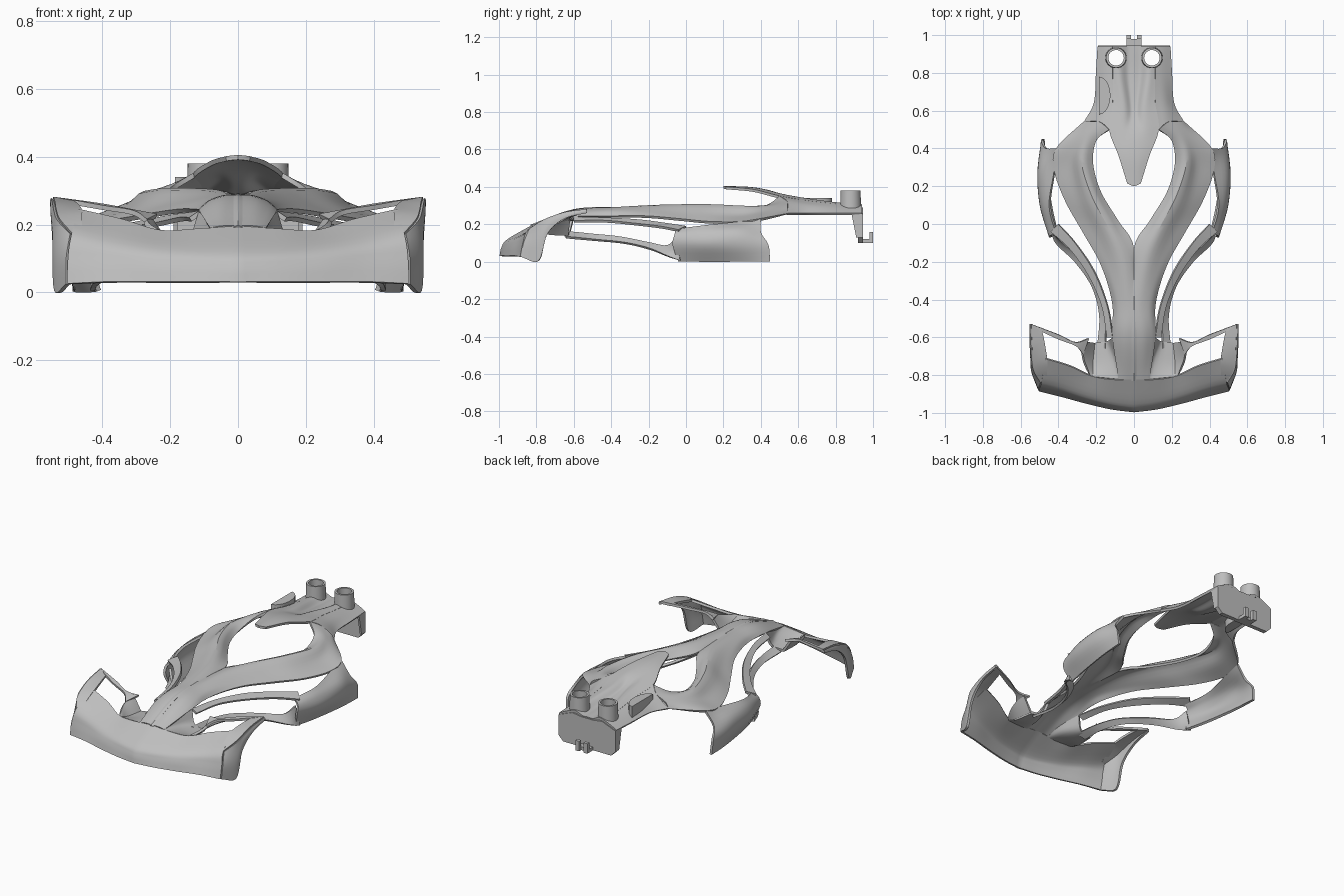
import bpy
import bmesh
from math import pi, cos, sin
from mathutils import Vector

start_cube = bpy.data.objects.get("Cube")
if start_cube:
    bpy.data.objects.remove(start_cube, do_unlink=True)

GREY = (0.52, 0.52, 0.52, 1)
shell_grey = bpy.data.materials.new("shell_grey")
shell_grey.use_nodes = True
shell_grey.diffuse_color = GREY
shell_grey.node_tree.nodes["Principled BSDF"].inputs["Base Color"].default_value = GREY


def spline(points, steps):
    """Smooth curve through all the points."""
    points = [Vector(p) for p in points]
    padded = [points[0] * 2 - points[1]] + points + [points[-1] * 2 - points[-2]]
    curve = []
    for before, a, b, after in zip(padded, padded[1:], padded[2:], padded[3:]):
        leave, arrive = (b - before) / 2, (after - a) / 2
        for step in range(steps):
            t = step / steps
            bend = (b - a) * 3 - leave * 2 - arrive
            twist = (a - b) * 2 + leave + arrive
            curve.append(a + leave * t + bend * t ** 2 + twist * t ** 3)
    return curve + [points[-1]]


def select_only(obj):
    bpy.ops.object.select_all(action='DESELECT')
    obj.select_set(True)
    bpy.context.view_layer.objects.active = obj


def apply_modifier(obj, kind, **settings):
    modifier = obj.modifiers.new(kind.title(), kind)
    for setting, value in settings.items():
        setattr(modifier, setting, value)
    select_only(obj)
    bpy.ops.object.modifier_apply(modifier=modifier.name)


def finish(name, bm):
    """Turn the bmesh into a named, coloured object."""
    bmesh.ops.recalc_face_normals(bm, faces=bm.faces)
    mesh = bpy.data.meshes.new(name)
    bm.to_mesh(mesh)
    bm.free()
    mesh.materials.append(shell_grey)
    obj = bpy.data.objects.new(name, mesh)
    bpy.context.collection.objects.link(obj)
    return obj


def smooth(obj):
    select_only(obj)
    bpy.ops.object.shade_smooth_by_angle(angle=pi / 6)


def loft(name, *rails, steps=6, across=4, thickness=0.014):
    """Mirrored thin panel stretched smoothly over a set of rails."""
    curves = [spline(rail, steps) for rail in rails]
    rows = [spline(section, across) for section in zip(*curves)]
    bm = bmesh.new()
    grid = [[bm.verts.new((max(p.x, 0), p.y, p.z)) for p in row] for row in rows]
    for row, following in zip(grid, grid[1:]):
        for a, b, c, d in zip(row, row[1:], following[1:], following):
            bm.faces.new((a, b, c, d))
    bmesh.ops.remove_doubles(bm, verts=bm.verts, dist=0.0002)
    obj = finish(name, bm)
    apply_modifier(obj, 'MIRROR', use_clip=True, merge_threshold=0.0005)
    apply_modifier(obj, 'SOLIDIFY', thickness=thickness, offset=0)
    smooth(obj)
    return obj


def prism(name, outline, push):
    """Flat outline pushed into a solid."""
    bm = bmesh.new()
    face = bm.faces.new([bm.verts.new(p) for p in outline])
    pushed = bmesh.ops.extrude_face_region(bm, geom=[face], use_keep_orig=True)
    moved = [v for v in pushed["geom"] if isinstance(v, bmesh.types.BMVert)]
    bmesh.ops.translate(bm, verts=moved, vec=push)
    obj = finish(name, bm)
    smooth(obj)


# Front bumper, from the bottom edge up to the hood
loft("front_bumper",
     [(0, -.99, .03), (.12, -.975, .03), (.25, -.945, .03), (.38, -.91, .03), (.5, -.88, .025)],
     [(0, -.98, .075), (.12, -.96, .08), (.25, -.93, .085), (.38, -.89, .095), (.5, -.865, .1)],
     [(0, -.95, .115), (.12, -.935, .115), (.25, -.9, .125), (.38, -.86, .145), (.49, -.835, .17)],
     [(0, -.82, .19), (.12, -.82, .182), (.23, -.8, .178), (.34, -.75, .21), (.47, -.71, .24)])

# Front fenders: outer side with wheel arch edge, top strip and rear bar
shoulder = [(.49, -.835, .17), (.525, -.775, .21), (.535, -.72, .235), (.54, -.64, .26), (.545, -.53, .275)]
loft("fender_side", shoulder,
     [(.5, -.865, .1), (.535, -.785, .11), (.54, -.73, .2), (.545, -.64, .245), (.547, -.53, .27)],
     [(.5, -.88, .025), (.535, -.787, .005), (.54, -.74, .15), (.545, -.65, .23), (.545, -.53, .262)])
loft("fender_top", shoulder,
     [(.46, -.83, .17), (.46, -.77, .21), (.46, -.71, .238), (.475, -.62, .257), (.49, -.55, .266)])
loft("fender_bar",
     [(.27, -.69, .21), (.31, -.645, .235), (.4, -.61, .25), (.5, -.565, .268)],
     [(.24, -.605, .225), (.31, -.625, .238), (.4, -.585, .255), (.545, -.53, .275)])

# Sunken floor beside the nose and the vane rising from it
floor_edge = [(.22, -.81, .175), (.22, -.74, .152), (.21, -.63, .145)]
loft("nose_floor",
     [(.07, -.82, .185), (.08, -.72, .21), (.11, -.6, .235)],
     [(.1, -.82, .18), (.11, -.72, .17), (.14, -.62, .16)],
     floor_edge)
loft("nose_vane", floor_edge,
     [(.235, -.8, .177), (.27, -.71, .203), (.27, -.62, .232)])

# Hood that splits into the frame around the cockpit opening
loft("hood_and_cockpit_frame",
     [(0, -.82, .19), (0, -.6, .27), (0, -.42, .283), (0, -.13, .27), (.09, .02, .26),
      (.18, .17, .26), (.22, .32, .265), (.2, .44, .3), (.13, .5, .345)],
     [(.04, -.82, .19), (.05, -.6, .268), (.04, -.42, .282), (.06, -.2, .295), (.13, -.03, .3),
      (.22, .14, .3), (.275, .32, .292), (.25, .45, .295), (.18, .54, .315)],
     [(.065, -.82, .187), (.09, -.6, .25), (.085, -.42, .267), (.13, -.22, .265), (.21, -.04, .255),
      (.29, .12, .25), (.33, .3, .245), (.32, .42, .26), (.24, .54, .285)],
     [(.08, -.82, .183), (.11, -.6, .235), (.11, -.42, .24), (.17, -.22, .24), (.27, -.04, .225),
      (.36, .12, .21), (.42, .28, .208), (.41, .4, .225), (.26, .54, .255)])

# Thin raised line along the hood
loft("hood_ridge",
     [(0, -.83, .195), (0, -.6, .278), (0, -.38, .29)],
     [(.012, -.83, .19), (.012, -.6, .275), (.008, -.38, .286)], thickness=0.006)

# Side pods, joined to the cockpit frame at the back
loft("side_pod",
     [(.41, -.04, .005), (.44, .1, .003), (.47, .3, .003), (.48, .45, .003)],
     [(.44, -.07, .09), (.49, .1, .09), (.503, .28, .09), (.485, .44, .09)],
     [(.44, -.06, .14), (.48, .1, .15), (.49, .27, .16), (.465, .4, .15)],
     [(.41, -.05, .17), (.445, .1, .19), (.42, .28, .208), (.41, .4, .225)])

# Arms from the side pods to the nose
loft("upper_arm",
     [(.44, -.04, .165), (.34, -.13, .183), (.24, -.27, .2), (.17, -.43, .215), (.14, -.6, .215)],
     [(.4, 0, .185), (.31, -.1, .2), (.21, -.25, .22), (.14, -.43, .23), (.11, -.6, .235)])
loft("lower_arm",
     [(.42, -.05, .13), (.37, -.1, .085), (.27, -.2, .1), (.185, -.35, .13), (.15, -.5, .145), (.15, -.66, .16)],
     [(.43, -.03, .005), (.41, -.1, .03), (.31, -.2, .07), (.22, -.33, .1), (.18, -.48, .115), (.19, -.64, .13)])

# Roof tongue running back into a sunken channel between two ridges
roof = loft("roof_tongue",
            [(0, .2, .398), (0, .35, .392), (0, .47, .368), (0, .6, .32), (0, .78, .29), (0, .94, .282)],
            [(.012, .204, .397), (.03, .353, .39), (.03, .475, .366), (.02, .6, .322), (.035, .78, .29), (.035, .94, .282)],
            [(.022, .208, .396), (.055, .356, .386), (.07, .48, .362), (.055, .61, .338), (.075, .79, .312), (.08, .94, .3)],
            [(.035, .215, .394), (.08, .36, .38), (.13, .5, .345), (.11, .65, .32), (.11, .8, .303), (.11, .94, .293)])
deck = loft("rear_deck",
            [(.13, .5, .345), (.11, .65, .32), (.11, .8, .303), (.11, .94, .293)],
            [(.18, .54, .315), (.16, .66, .295), (.15, .8, .284), (.15, .94, .276)],
            [(.26, .54, .255), (.208, .64, .255), (.198, .8, .255), (.19, .94, .255)])

# Mounting tubes with open holes through the deck
for side, label in ((1, "left"), (-1, "right")):
    centre = Vector((side * .095, .88, 0))
    bm = bmesh.new()
    profile = [(.041, .27), (.041, .38), (.053, .38), (.057, .27)]
    ring = [bm.verts.new(centre + Vector((r, 0, z))) for r, z in profile]
    edges = [bm.edges.new((a, b)) for a, b in zip(ring, ring[1:] + ring[:1])]
    bmesh.ops.spin(bm, geom=ring + edges, cent=centre, axis=(0, 0, 1), angle=2 * pi, steps=32)
    bmesh.ops.remove_doubles(bm, verts=bm.verts, dist=0.0005)
    smooth(finish(label + "_mounting_tube", bm))
    bpy.ops.mesh.primitive_cylinder_add(radius=.042, depth=.3, location=centre + Vector((0, 0, .3)))
    cutter = bpy.context.object
    for panel in (roof, deck):
        apply_modifier(panel, 'BOOLEAN', object=cutter, operation='DIFFERENCE', solver='EXACT')
    bpy.data.objects.remove(cutter, do_unlink=True)

# Rear end plate with side flanges and a hooked bracket
half = [(.04, .282), (.1, .29), (.19, .255), (.19, .13), (.16, .1), (.04, .1)]
outline = half + [(-x, z) for x, z in reversed(half)]
prism("rear_plate", [(x, .92, z) for x, z in outline], (0, .025, 0))
hook = [(.94, .1), (1, .1), (1, .16), (.98, .16), (.98, .12), (.94, .12)]
for side, label in ((1, "left"), (-1, "right")):
    prism(label + "_flange",
          [(side * .19, y, z) for y, z in ((.885, .255), (.94, .255), (.94, .13), (.91, .13))],
          (side * -.012, 0, 0))
    prism(label + "_hook", [(side * .015, y, z) for y, z in hook], (side * .025, 0, 0))
prism("hook_base", [(-.02, .94, .1), (.02, .94, .1), (.02, .98, .1), (-.02, .98, .1)], (0, 0, .02))

# Half-round cowl on the right of the deck only
arc = [pi * step / 16 - pi / 2 for step in range(17)]
prism("right_deck_cowl", [(-.185 + .06 * cos(a), .68 + .1 * sin(a), .26) for a in arc], (0, 0, .08))
